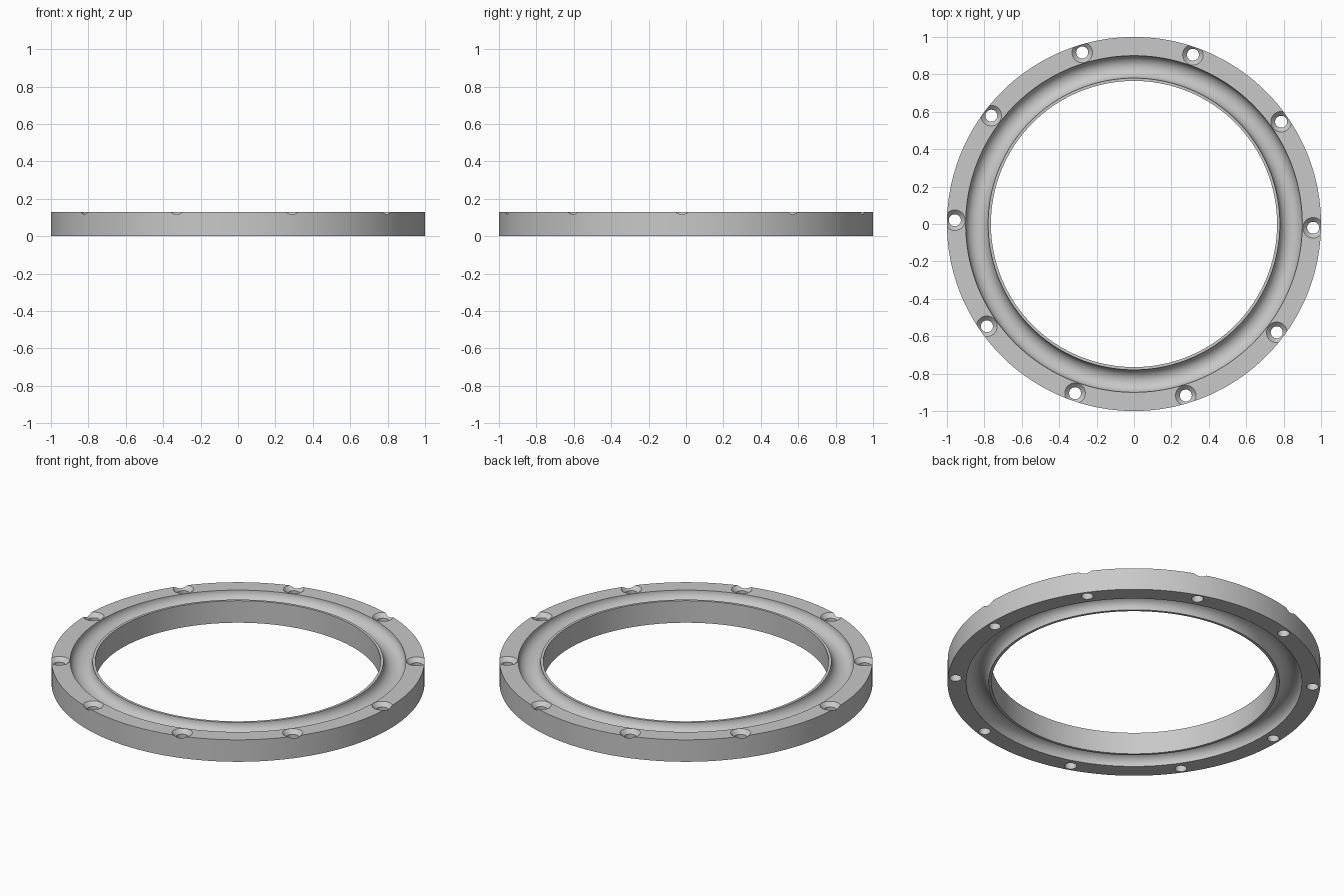
import bpy, bmesh
from math import sin, cos, pi, radians, tau
from mathutils import Matrix, Vector

if "Cube" in bpy.data.objects:
    bpy.data.objects.remove(bpy.data.objects["Cube"])

HEIGHT = 0.13
R_OUT, R_IN = 1.0, 0.765
GROOVE_MID, GROOVE_HALF, GROOVE_DEPTH = 0.84, 0.06, 0.056
BOLT_COUNT, BOLT_CIRCLE, BOLT_START = 10, 0.958, radians(-1.2)
BOLT_R, SINK_R = 0.032, 0.055

grey = bpy.data.materials.new("metal grey")
grey.use_nodes = True
grey.diffuse_color = (0.58, 0.58, 0.58, 1)
grey.node_tree.nodes["Principled BSDF"].inputs["Base Color"].default_value = grey.diffuse_color


def lathe(bm, profile, steps, offset=Vector((0, 0, 0)), closed=True):
    """Revolve (radius, z) points around a vertical axis at offset."""
    rings = [[bm.verts.new(offset + Vector((r * cos(tau * i / steps), r * sin(tau * i / steps), z)))
              for r, z in profile] for i in range(steps)]
    count = len(profile)
    for i in range(steps):
        a, b = rings[i], rings[(i + 1) % steps]
        for j in range(count if closed else count - 1):
            k = (j + 1) % count
            bm.faces.new((a[j], b[j], b[k], a[k]))
    if not closed:
        bm.faces.new([ring[0] for ring in rings])
        bm.faces.new([ring[-1] for ring in rings])


def make_object(name, bm):
    bmesh.ops.recalc_face_normals(bm, faces=bm.faces)
    mesh = bpy.data.meshes.new(name)
    bm.to_mesh(mesh)
    bm.free()
    mesh.materials.append(grey)
    obj = bpy.data.objects.new(name, mesh)
    bpy.context.collection.objects.link(obj)
    return obj


# Ring body: rounded groove on both the upper and lower faces
arc = [(GROOVE_MID + GROOVE_HALF * cos(pi * i / 20), GROOVE_DEPTH * sin(pi * i / 20))
       for i in range(21)]
top = [(r, HEIGHT - d) for r, d in arc]
bottom = [(r, d) for r, d in reversed(arc)]
profile = ([(R_OUT, 0), (R_OUT, HEIGHT)] + top
           + [(R_IN, HEIGHT), (R_IN, 0)] + bottom)
bm = bmesh.new()
lathe(bm, profile, 180)
ring = make_object("grooved_ring", bm)

# Countersunk bolt holes around the rim
sink_depth = SINK_R - BOLT_R
lift = 0.02
cut = [(BOLT_R, -lift), (BOLT_R, HEIGHT - sink_depth), (SINK_R + lift, HEIGHT + lift)]
bm = bmesh.new()
for i in range(BOLT_COUNT):
    spot = Matrix.Rotation(BOLT_START + tau * i / BOLT_COUNT, 3, 'Z') @ Vector((BOLT_CIRCLE, 0, 0))
    lathe(bm, cut, 40, spot, closed=False)
cutter = make_object("bolt_hole_cutter", bm)
cutter.hide_render = True

mod = ring.modifiers.new("bolt_holes", 'BOOLEAN')
mod.operation = 'DIFFERENCE'
mod.solver = 'EXACT'
mod.object = cutter
bpy.ops.object.select_all(action='DESELECT')
ring.select_set(True)
bpy.context.view_layer.objects.active = ring
bpy.ops.object.modifier_apply(modifier=mod.name)
bpy.data.objects.remove(cutter)

# Smooth curved surfaces, keep machined edges crisp
bpy.ops.object.shade_smooth_by_angle(angle=radians(30))
